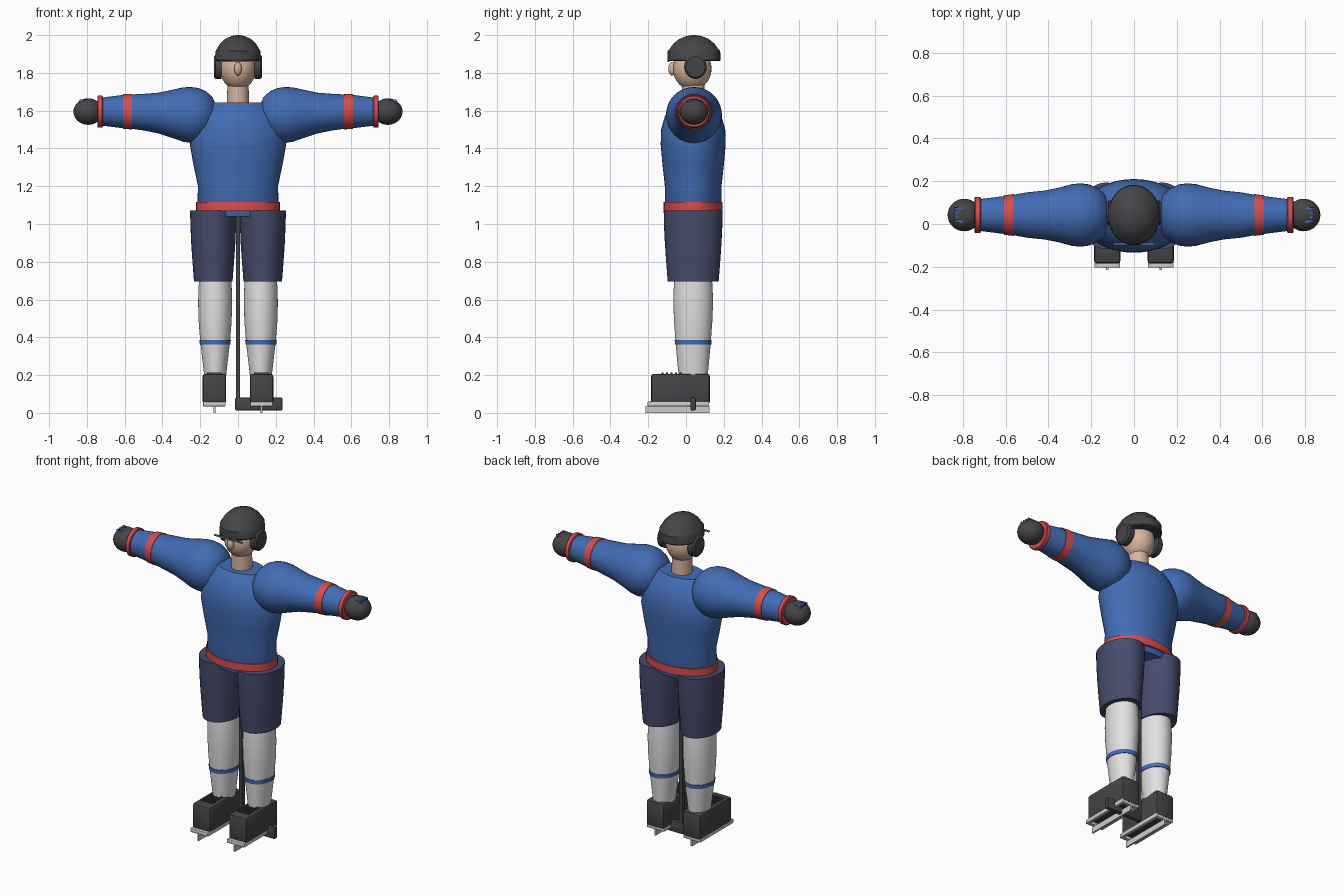
import bpy, bmesh, math
from mathutils import Vector, Matrix

if "Cube" in bpy.data.objects:
    bpy.data.objects.remove(bpy.data.objects["Cube"])

YC = 0.038  # depth of the body centre line


def material(name, r, g, b):
    m = bpy.data.materials.new(name)
    m.diffuse_color = (r, g, b, 1)
    m.use_nodes = True
    m.node_tree.nodes["Principled BSDF"].inputs["Base Color"].default_value = m.diffuse_color
    return m


BLUE = material("jersey blue", 0.055, 0.15, 0.46)
RED = material("trim red", 0.66, 0.075, 0.08)
NAVY = material("shorts navy", 0.062, 0.072, 0.15)
WHITE = material("sock white", 0.75, 0.75, 0.75)
CHARCOAL = material("charcoal", 0.06, 0.06, 0.065)
SKIN = material("skin", 0.68, 0.46, 0.34)
STEEL = material("blade grey", 0.62, 0.62, 0.62)
VISOR = material("visor grey blue", 0.2, 0.25, 0.38)


def finish(name, bm, mat):
    bmesh.ops.recalc_face_normals(bm, faces=bm.faces)
    me = bpy.data.meshes.new(name)
    bm.to_mesh(me)
    bm.free()
    me.materials.append(mat)
    ob = bpy.data.objects.new(name, me)
    bpy.context.collection.objects.link(ob)
    bpy.ops.object.select_all(action='DESELECT')
    ob.select_set(True)
    bpy.context.view_layer.objects.active = ob
    bpy.ops.object.shade_smooth_by_angle(angle=math.radians(35))
    return ob


def loft(name, rings, mat, place, n=40):
    """Elliptical rings (t, ra, rb); place(t, a, b) maps them into space."""
    bm = bmesh.new()
    loops = []
    for t, ra, rb in rings:
        loops.append([bm.verts.new(place(t, ra * math.cos(k * math.tau / n),
                                         rb * math.sin(k * math.tau / n))) for k in range(n)])
    for lo, hi in zip(loops, loops[1:]):
        for k in range(n):
            bm.faces.new((lo[k], lo[(k + 1) % n], hi[(k + 1) % n], hi[k]))
    bm.faces.new(loops[0])
    bm.faces.new(loops[-1])
    return finish(name, bm, mat)


def upright(cx, cy=YC):
    return lambda t, a, b: (cx + a, cy + b, t)


def box(name, lo, hi, mat, bevel=0.0):
    bm = bmesh.new()
    lo, hi = Vector(lo), Vector(hi)
    size = hi - lo
    bmesh.ops.create_cube(bm, size=1, matrix=Matrix.Translation((lo + hi) / 2) @
                          Matrix.Diagonal((abs(size.x), abs(size.y), abs(size.z), 1)))
    if bevel:
        bmesh.ops.bevel(bm, geom=bm.edges[:], offset=bevel, segments=2,
                        profile=0.5, affect='EDGES')
    return finish(name, bm, mat)


def ball(name, centre, radii, mat, u=32, v=18):
    bm = bmesh.new()
    bmesh.ops.create_uvsphere(bm, u_segments=u, v_segments=v, radius=1,
                              matrix=Matrix.Translation(centre) @ Matrix.Diagonal((*radii, 1)))
    return finish(name, bm, mat)


# Jersey body and waistband
loft("jersey_body", [(1.04, .19, .135), (1.10, .215, .150), (1.20, .212, .150),
                     (1.32, .237, .163), (1.42, .255, .172), (1.50, .245, .170),
                     (1.57, .21, .15), (1.61, .18, .125), (1.642, .145, .095)],
     BLUE, upright(0))
loft("waistband", [(1.07, .222, .156), (1.117, .222, .156)], RED, upright(0))

# Neck, head, nose
loft("neck", [(1.60, .06, .062), (1.74, .056, .06)], SKIN, upright(0))
ball("head", (0, YC - .005, 1.822), (.094, .102, .112), SKIN)
ball("nose", (0, -.072, 1.822), (.02, .022, .036), SKIN, 20, 12)

# Helmet shell with vertical rim, ear guards, visor edge
loft("helmet", [(1.862, .118, .136), (1.868, .122, .141), (1.915, .119, .139),
                (1.925, .113, .130), (1.955, .095, .108), (1.98, .068, .078),
                (1.995, .035, .04), (2.0, .008, .008)], CHARCOAL, upright(0, .042))
box("visor_edge", (-.095, -.098, 1.858), (.095, -.088, 1.866), VISOR)

# Arm profile along x: (x, half depth, half height), with its centre height
ARM = [(.12, .06, .06), (.135, .095, .095), (.17, .126, .126), (.21, .143, .143),
       (.25, .148, .148), (.29, .144, .144), (.35, .128, .127), (.42, .114, .108),
       (.50, .106, .097), (.56, .095, .091), (.61, .088, .088), (.73, .073, .073)]


def arm_height(x):
    return 1.577 + .018 * min(1, max(0, (x - .25) / .3))


for s, side in ((1, "left"), (-1, "right")):
    sideways = lambda t, a, b, s=s: (s * t, YC + .004 + a, arm_height(t) + b)
    loft(side + "_sleeve", ARM, BLUE, sideways)
    loft(side + "_sleeve_stripe", [(.562, .098, .094), (.608, .092, .092)], RED, sideways)
    loft(side + "_cuff_ring", [(.716, .08, .08), (.72, .085, .085), (.741, .085, .085),
                               (.745, .08, .08)], RED, sideways)
    # Glove with small finger strips
    ball(side + "_glove", (s * .793, YC + .004, 1.595), (.078, .076, .07), CHARCOAL)
    for i in range(4):
        y = YC + .004 + (i - 1.5) * .02
        box(f"{side}_glove_strip_{i}", (s * .80, y - .004, 1.645), (s * .84, y + .004, 1.659), BLUE)

    # Ear guard
    loft(side + "_ear_guard", [(.088, .06, .064), (.118, .06, .064), (.128, .05, .054)],
         CHARCOAL, lambda t, a, b, s=s: (s * t, .05 + a, 1.832 + b), 28)

    # Shorts leg, sock and stripe
    cx = s * .125
    loft(side + "_shorts_leg", [(.695, .102, .135), (.80, .110, .143), (.90, .117, .150),
                                (1.0, .121, .155), (1.072, .123, .156)],
         NAVY, upright(s * .131))
    loft(side + "_sock", [(.18, .056, .075), (.25, .064, .082), (.37, .078, .093),
                          (.48, .087, .101), (.58, .090, .105), (.66, .088, .103),
                          (.72, .084, .099)], WHITE, upright(s * .121))
    loft(side + "_sock_stripe", [(.362, .081, .096), (.386, .083, .098)], BLUE, upright(s * .121))

    # Skate boot with laces
    box(side + "_skate_boot", (cx - .062, -.185, .048), (cx + .062, .127, .207), CHARCOAL, .014)
    for i in range(5):
        y = -.125 + i * .024
        box(f"{side}_lace_{i}", (cx - .04, y - .005, .203), (cx + .04, y + .005, .213), CHARCOAL)

    # Blade holder frame: two rails, two ends, and the runner
    for j, dx in enumerate((-.05, .05)):
        box(f"{side}_holder_rail_{j}", (cx + dx - .01, -.20, .035), (cx + dx + .01, .122, .06), STEEL, .004)
    for end, y in (("toe", -.192), ("heel", .11)):
        box(f"{side}_holder_{end}", (cx - .06, y - .012, .035), (cx + .06, y + .012, .06), STEEL, .004)
    box(side + "_runner", (cx - .005, -.214, 0), (cx + .005, .125, .036), STEEL)

# Stick
box("stick_shaft", (-.011, YC - .013, .03), (.011, YC + .013, 1.06), CHARCOAL)
box("stick_blade", (-.015, YC - .014, .012), (.235, YC + .014, .082), CHARCOAL, .008)
